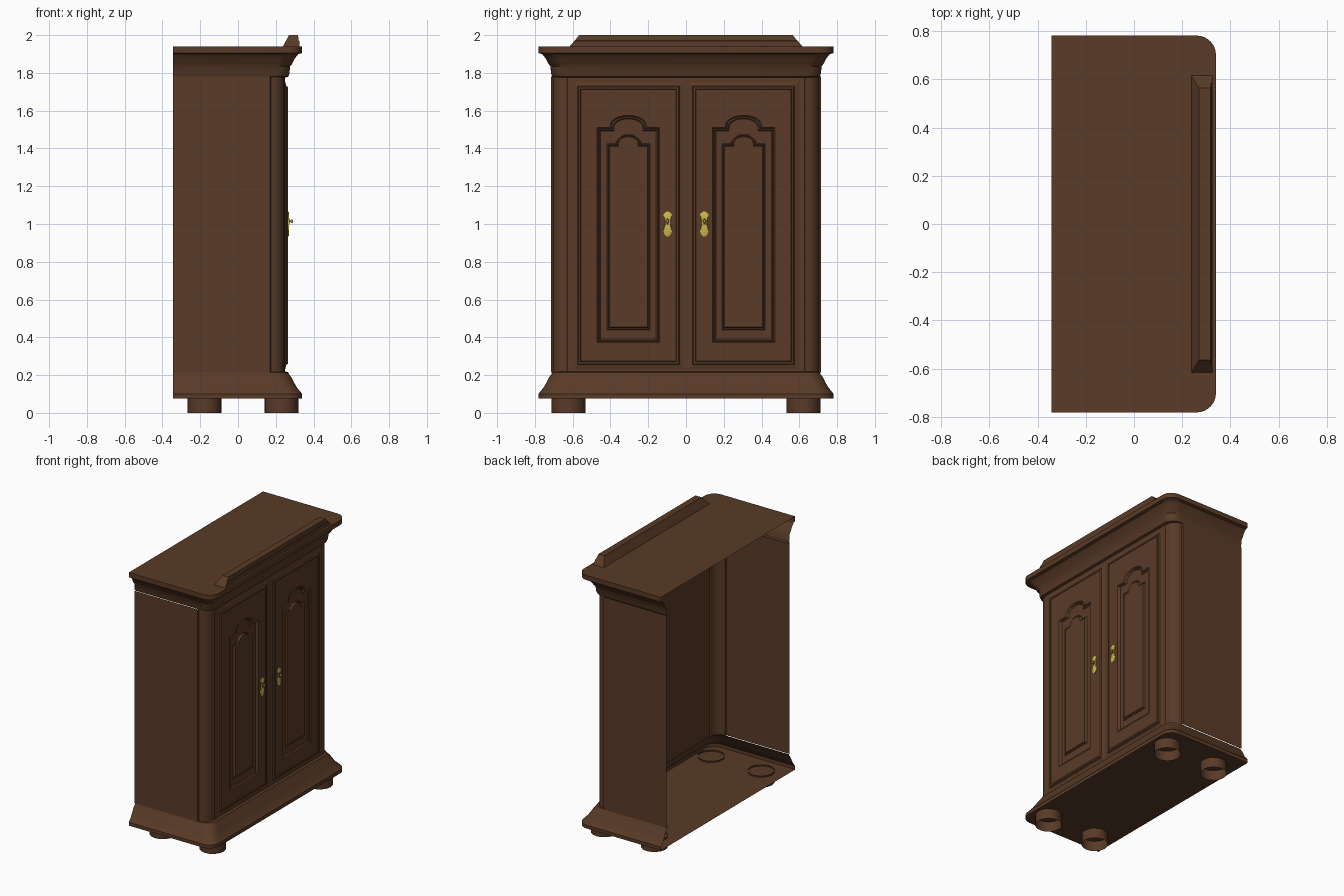
import bpy, bmesh
from math import sin, cos, pi, radians

if "Cube" in bpy.data.objects:
    bpy.data.objects.remove(bpy.data.objects["Cube"])


def material(name, rgb):
    m = bpy.data.materials.new(name)
    m.diffuse_color = (*rgb, 1)
    m.use_nodes = True
    m.node_tree.nodes["Principled BSDF"].inputs["Base Color"].default_value = m.diffuse_color
    return m


WOOD = material("dark_wood", (0.1, 0.043, 0.02))
BRASS = material("brass", (0.62, 0.48, 0.07))
DARK = material("keyhole_dark", (0.03, 0.02, 0.01))


def finish(bm, name, mat, angle=35):
    me = bpy.data.meshes.new(name)
    bm.to_mesh(me)
    bm.free()
    ob = bpy.data.objects.new(name, me)
    bpy.context.collection.objects.link(ob)
    me.materials.append(mat)
    bpy.ops.object.select_all(action='DESELECT')
    ob.select_set(True)
    bpy.context.view_layer.objects.active = ob
    bpy.ops.object.shade_smooth_by_angle(angle=radians(angle))
    return ob


def loft(bm, rings, closed=True, first=False, last=False):
    """Skin equal-length rings; optionally cap the ends. Returns vertex rings."""
    vs = [[bm.verts.new(p) for p in r] for r in rings]
    n = len(vs[0])
    for a, b in zip(vs, vs[1:]):
        for i in range(n if closed else n - 1):
            j = (i + 1) % n
            bm.faces.new((a[i], a[j], b[j], b[i]))
    if first:
        bm.faces.new(vs[0][::-1])
    if last:
        bm.faces.new(vs[-1])
    return vs


BACK = -0.343


def plan(d, z, r=0.08, steps=8):
    """U-shaped plan with rounded front corners, grown outwards by d."""
    cx, cy = 0.27 + d - r, 0.712 + d - r
    half = [(BACK, -cy - r)]
    half += [(cx + r * sin(t), -cy - r * cos(t))
             for t in (pi / 2 * i / steps for i in range(steps + 1))]
    return [(x, y, z) for x, y in half] + [(x, -y, z) for x, y in half[::-1]]


# Base moulding with floor, and crown moulding with top (open at the back)
base = [(.07, .075), (.07, .1), (.06, .112), (.045, .13), (.03, .155),
        (.015, .185), (0, .205), (-.004, .215), (-.02, .22)]
crown = [(-.02, 1.775), (-.003, 1.78), (.002, 1.795), (.006, 1.835), (.018, 1.85),
         (.03, 1.875), (.042, 1.89), (.05, 1.9), (.07, 1.905), (.07, 1.94)]
bm = bmesh.new()
loft(bm, [plan(d, z) for d, z in base], closed=False, first=True)
finish(bm, "base_moulding", WOOD)
bm = bmesh.new()
loft(bm, [plan(d, z) for d, z in crown], closed=False, last=True)
finish(bm, "crown_moulding", WOOD)

# Carcass: side walls, quarter-round corner columns and front
half = [(BACK, -.715), (.17, -.715), (.175, -.705)]
half += [(.175 + .07 * sin(t), -.635 - .07 * cos(t))
         for t in (pi / 2 * i / 8 for i in range(1, 9))]
half += [(.25, -.628)]
walls = half + [(x, -y) for x, y in half[::-1]]
bm = bmesh.new()
loft(bm, [[(x, y, z) for x, y in walls] for z in (.215, 1.78)], closed=False)
finish(bm, "carcass", WOOD, 25)


def rect(c, o, x):
    w, z0, z1 = .265 - o, .26 + o, 1.725 - o
    return [(x, c - w, z0), (x, c + w, z0), (x, c + w, z1), (x, c - w, z1)]


def arch(c, x, o, w, z0, s, a, t):
    """Shouldered arch outline inset by o."""
    w, z0, s, a, t = w - o, z0 + o, s - o, a - o, t - o
    spring = s + .015
    pts = [(-w, z0), (w, z0), (w, s), (a, s)]
    pts += [(a * cos(k * pi / 12), spring + (t - spring) * sin(k * pi / 12))
            for k in range(13)]
    pts += [(-a, s), (-w, s)]
    return [(x, c + y, z) for y, z in pts]


OUTER = (.165, .372, 1.51, .095, 1.575)
INNER = (.114, .44, 1.425, .066, 1.475)

for side, c in (("left", -.305), ("right", .305)):
    # Door: bevelled edge, flat face, sunk arched panel with raised centre
    bm = bmesh.new()
    edge = loft(bm, [rect(c, o, x) for o, x in
                     ((-.028, .25), (-.005, .256), (0, .264), (.01, .264),
                      (.012, .261), (.014, .264))])[-1]
    panel = [arch(c, x, o, *OUTER) for o, x in
             ((0, .264), (.006, .256), (.012, .26), (.018, .253))]
    panel += [arch(c, x, o, *INNER) for o, x in
              ((0, .253), (.005, .257), (.01, .253), (.014, .262))]
    hole = loft(bm, panel, last=True)[0]
    border = [bm.edges.get((r[i - 1], r[i])) for r in (edge, hole) for i in range(len(r))]
    bmesh.ops.triangle_fill(bm, use_beauty=True, edges=border, normal=(1, 0, 0))
    finish(bm, side + "_door", WOOD, 20)

    # Brass escutcheon plate
    h = .097 if c > 0 else -.097
    prof = [(.935, .008), (.945, .017), (.96, .023), (.975, .021), (.99, .016),
            (1.0, .013), (1.02, .013), (1.035, .018), (1.048, .023),
            (1.057, .018), (1.065, .006)]

    def plate(x, k):
        pts = [(w * k, z) for z, w in prof] + [(-w * k, z) for z, w in prof[::-1]]
        return [(x, h + y, 1 + (z - 1) * k) for y, z in pts]
    bm = bmesh.new()
    loft(bm, [plate(.262, 1), plate(.268, 1), plate(.271, .85)], last=True)
    finish(bm, side + "_escutcheon", BRASS)

    # Keyhole slot and small turned key knob
    bm = bmesh.new()
    slot = [(-.005, .998), (.005, .998), (.005, 1.03), (-.005, 1.03)]
    loft(bm, [[(x, h + y, z) for y, z in slot] for x in (.266, .272)], last=True)
    finish(bm, side + "_keyhole", DARK)
    bm = bmesh.new()
    loft(bm, [[(x, h + r * cos(k * pi / 5), 1.014 + 1.5 * r * sin(k * pi / 5))
               for k in range(10)]
              for x, r in ((.268, .003), (.278, .003), (.281, .007),
                           (.288, .007), (.291, .004))], last=True)
    finish(bm, side + "_key_knob", BRASS)

# Cornice rail on top, tapering upwards
bm = bmesh.new()
loft(bm, [[(x0, -w, z), (x1, -w, z), (x1, w, z), (x0, w, z)]
          for x0, x1, w, z in ((.237, .325, .618, 1.938), (.253, .325, .592, 1.968),
                               (.255, .321, .589, 1.971), (.27, .318, .565, 2.0))],
     first=True, last=True)
finish(bm, "cornice_rail", WOOD, 10)

# Bun feet: open tubes that poke slightly through the floor
for fx, xn in ((-.177, "back"), (.23, "front")):
    for fy, yn in ((-.622, "left"), (.622, "right")):
        bm = bmesh.new()
        loft(bm, [[(fx + .09 * cos(k * pi / 8), fy + .09 * sin(k * pi / 8), z)
                   for k in range(16)] for z in (0, .085)])
        finish(bm, f"{xn}_{yn}_foot", WOOD)
